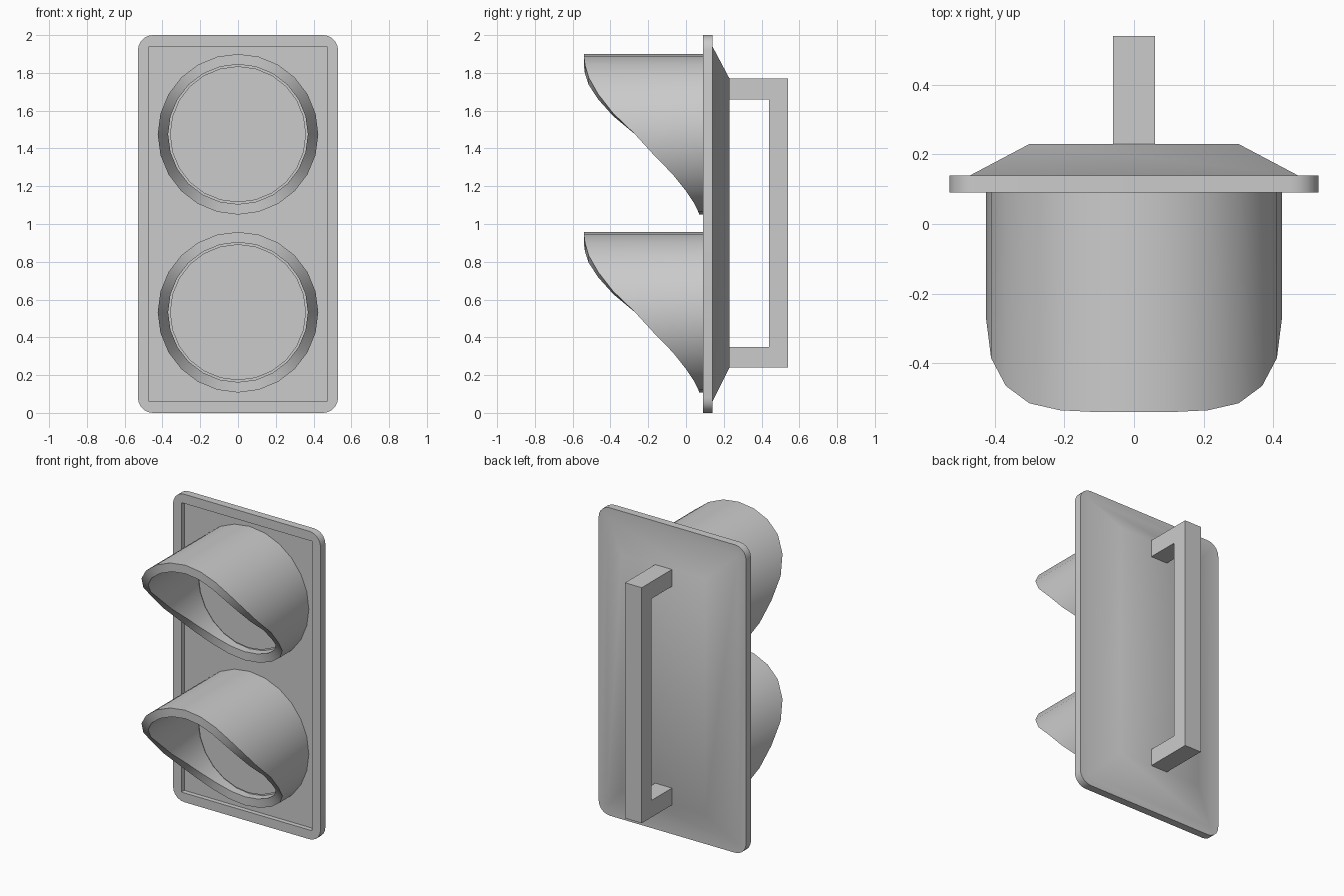
import bpy
import bmesh
from math import sin, cos, pi, radians

cube = bpy.data.objects.get("Cube")
if cube:
    bpy.data.objects.remove(cube, do_unlink=True)

grey = bpy.data.materials.new("plain_grey")
grey.use_nodes = True
colour = (0.6, 0.6, 0.6, 1)
grey.diffuse_color = colour
grey.node_tree.nodes["Principled BSDF"].inputs["Base Color"].default_value = colour


def finish(name, bm):
    """Turn a bmesh into a smooth-by-angle object."""
    bmesh.ops.remove_doubles(bm, verts=bm.verts, dist=0.0005)
    bmesh.ops.recalc_face_normals(bm, faces=bm.faces)
    mesh = bpy.data.meshes.new(name)
    bm.to_mesh(mesh)
    bm.free()
    mesh.materials.append(grey)
    obj = bpy.data.objects.new(name, mesh)
    bpy.context.collection.objects.link(obj)
    bpy.ops.object.select_all(action="DESELECT")
    obj.select_set(True)
    bpy.context.view_layer.objects.active = obj
    bpy.ops.object.shade_smooth_by_angle(angle=radians(32))
    return obj


def loft(name, rings, close=False):
    """Skin a list of equal rings, capped at both ends or closed on itself."""
    bm = bmesh.new()
    loops = [[bm.verts.new(p) for p in ring] for ring in rings]
    pairs = list(zip(loops, loops[1:]))
    if close:
        pairs.append((loops[-1], loops[0]))
    else:
        bm.faces.new(loops[0])
        bm.faces.new(loops[-1])
    for a, b in pairs:
        for i in range(len(a)):
            j = (i + 1) % len(a)
            bm.faces.new((a[i], a[j], b[j], b[i]))
    return finish(name, bm)


def rectangle(half_w, z0, z1, y, radius=0.0, steps=5):
    """Rectangle facing -y; zero radius collapses each corner to a point."""
    ring = []
    for k, (sx, top) in enumerate([(1, 1), (-1, 1), (-1, 0), (1, 0)]):
        cx = sx * (half_w - radius)
        cz = z1 - radius if top else z0 + radius
        for s in range(steps + 1):
            a = (k + s / steps) * pi / 2
            ring.append((cx + radius * cos(a), y, cz + radius * sin(a)))
    return ring


# Housing: recessed front panel, rounded rim and sloped back
loft("housing", [
    rectangle(0.47, 0.06, 1.94, 0.12),
    rectangle(0.47, 0.06, 1.94, 0.09),
    rectangle(0.53, 0, 2, 0.09, 0.08),
    rectangle(0.53, 0, 2, 0.14, 0.08),
    rectangle(0.47, 0.06, 1.94, 0.14),
    rectangle(0.30, 0.24, 1.77, 0.23),
])

# Lip depth of the visor, every 15 degrees from top to bottom
lip = [-0.54, -0.54, -0.535, -0.515, -0.465, -0.385, -0.27,
       -0.17, -0.07, 0.0, 0.045, 0.065, 0.07]
SIDES = 24


def circle(radius, z, depth):
    ring = []
    for i in range(SIDES):
        a = 2 * pi * i / SIDES
        ring.append((radius * sin(a), depth(min(i, SIDES - i)), z + radius * cos(a)))
    return ring


# Visors and lenses
for place, z in (("upper", 1.475), ("lower", 0.533)):
    loft(place + "_visor", [
        circle(0.425, z, lambda i: 0.122),
        circle(0.425, z, lambda i: lip[i]),
        circle(0.37, z, lambda i: lip[i]),
        circle(0.37, z, lambda i: 0.122),
    ], close=True)
    loft(place + "_lens", [
        circle(0.36, z, lambda i: 0.11),
        circle(0.36, z, lambda i: 0.122),
    ])

# Back handle: a squared U extruded sideways
profile = [(0.225, 0.24), (0.54, 0.24), (0.54, 1.77), (0.225, 1.77),
           (0.225, 1.66), (0.44, 1.66), (0.44, 0.35), (0.225, 0.35)]
loft("back_handle", [[(x, y, z) for y, z in profile] for x in (-0.06, 0.06)])
